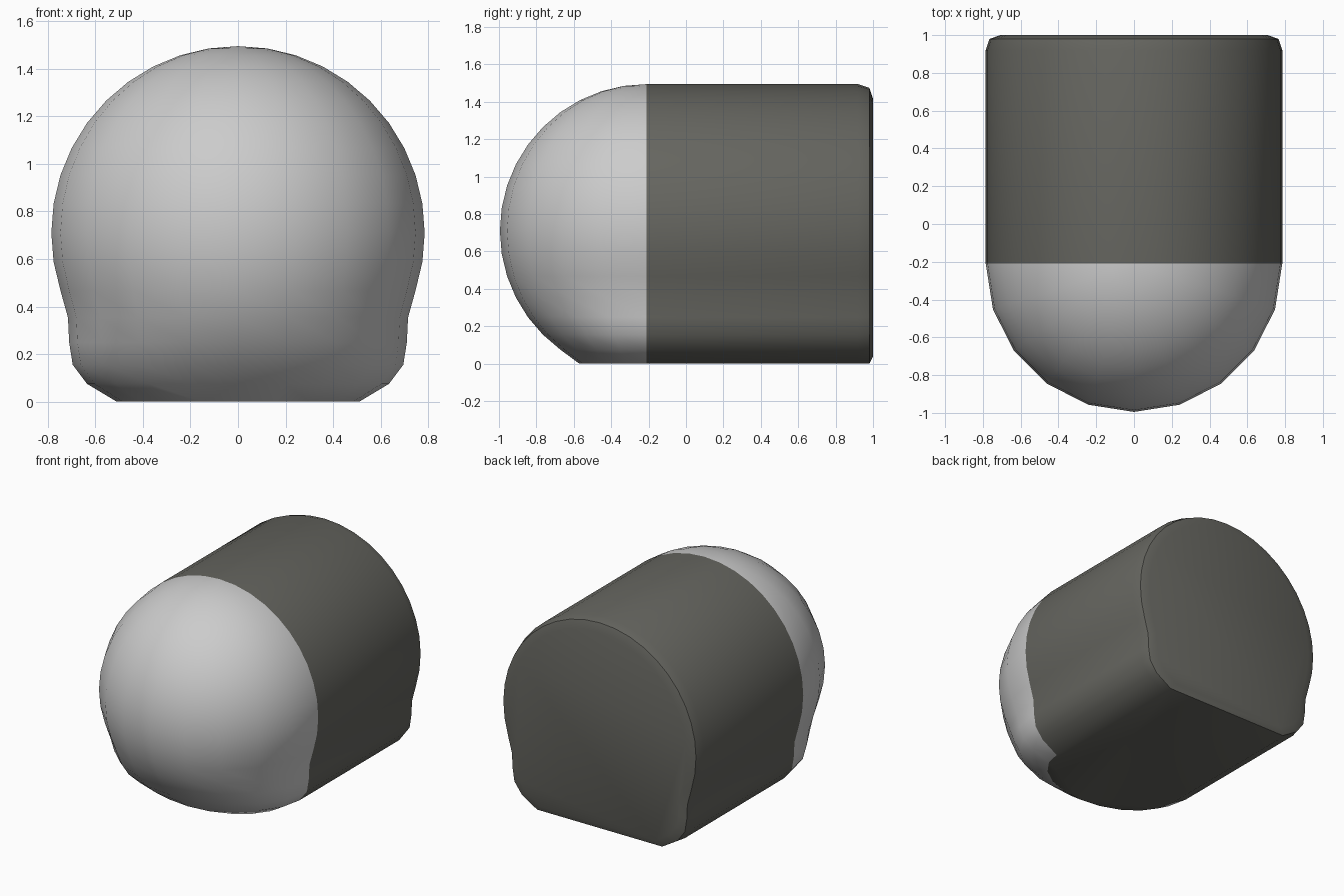
import bpy, bmesh
from math import sin, cos, radians, pi

if "Cube" in bpy.data.objects:
    bpy.data.objects.remove(bpy.data.objects["Cube"])

R, ZC, YC = 0.785, 0.71, -0.21
# widened half-widths of the lowest rings, from the floor upward
FLARE = [0.51, 0.635, 0.695, 0.71, 0.715]

bm = bmesh.new()

# Half profile: (half width, dome depth, height) every 9 degrees
rings = []
for i, k in enumerate(range(-7, 11)):
    a = radians(9 * k)
    depth = R * cos(a)
    rings.append((FLARE[i] if i < len(FLARE) else depth, depth, ZC + R * sin(a)))
rings[0] = (0.51, 0.36, 0.0)

# Domed front: 10 segments of half ellipses
dome = []
for w, d, z in rings:
    dome.append([bm.verts.new((w * cos(pi * j / 10), YC - d * sin(pi * j / 10), z))
                 for j in range(11)])
for lo, hi in zip(dome, dome[1:]):
    for j in range(10):
        bm.faces.new((lo[j], lo[j + 1], hi[j + 1], hi[j]))

# Straight body: the dome's rim profile swept back, with a rounded rear edge
profile = [r[0] for r in dome] + [r[10] for r in reversed(dome)]
loops = [profile]
for y, s_up, s_low in ((0.92, 1, 1), (0.98, 0.975, 1), (1.0, 0.9, 0.945)):
    loop = []
    for v in profile:
        dz = v.co.z - ZC
        loop.append(bm.verts.new((v.co.x * s_up, y, ZC + dz * (s_up if dz > 0 else s_low))))
    loops.append(loop)
dark = []
n = len(profile)
for a, b in zip(loops, loops[1:]):
    for i in range(n - 1):
        dark.append(bm.faces.new((a[i], a[i + 1], b[i + 1], b[i])))

# Rear face, lower rear edge and flat underside
dark.append(bm.faces.new(loops[3]))
dark.append(bm.faces.new((loops[2][0], loops[2][-1], loops[3][-1], loops[3][0])))
dark.append(bm.faces.new(dome[0] + [l[-1] for l in loops[1:3]]
                         + [l[0] for l in reversed(loops[1:3])]))
for f in dark:
    f.material_index = 1

bmesh.ops.remove_doubles(bm, verts=bm.verts, dist=0.0005)
bmesh.ops.recalc_face_normals(bm, faces=bm.faces)

mesh = bpy.data.meshes.new("domed_body")
bm.to_mesh(mesh)
bm.free()
body = bpy.data.objects.new("domed_body", mesh)
bpy.context.collection.objects.link(body)

# Grey dome, dark housing
mat = bpy.data.materials.new("dark_housing")
mat.diffuse_color = (0.13, 0.13, 0.115, 1)
mat.use_nodes = True
mat.node_tree.nodes["Principled BSDF"].inputs["Base Color"].default_value = mat.diffuse_color
mesh.materials.append(None)
mesh.materials.append(mat)

bpy.context.view_layer.objects.active = body
body.select_set(True)
bpy.ops.object.shade_smooth_by_angle(angle=radians(35))
